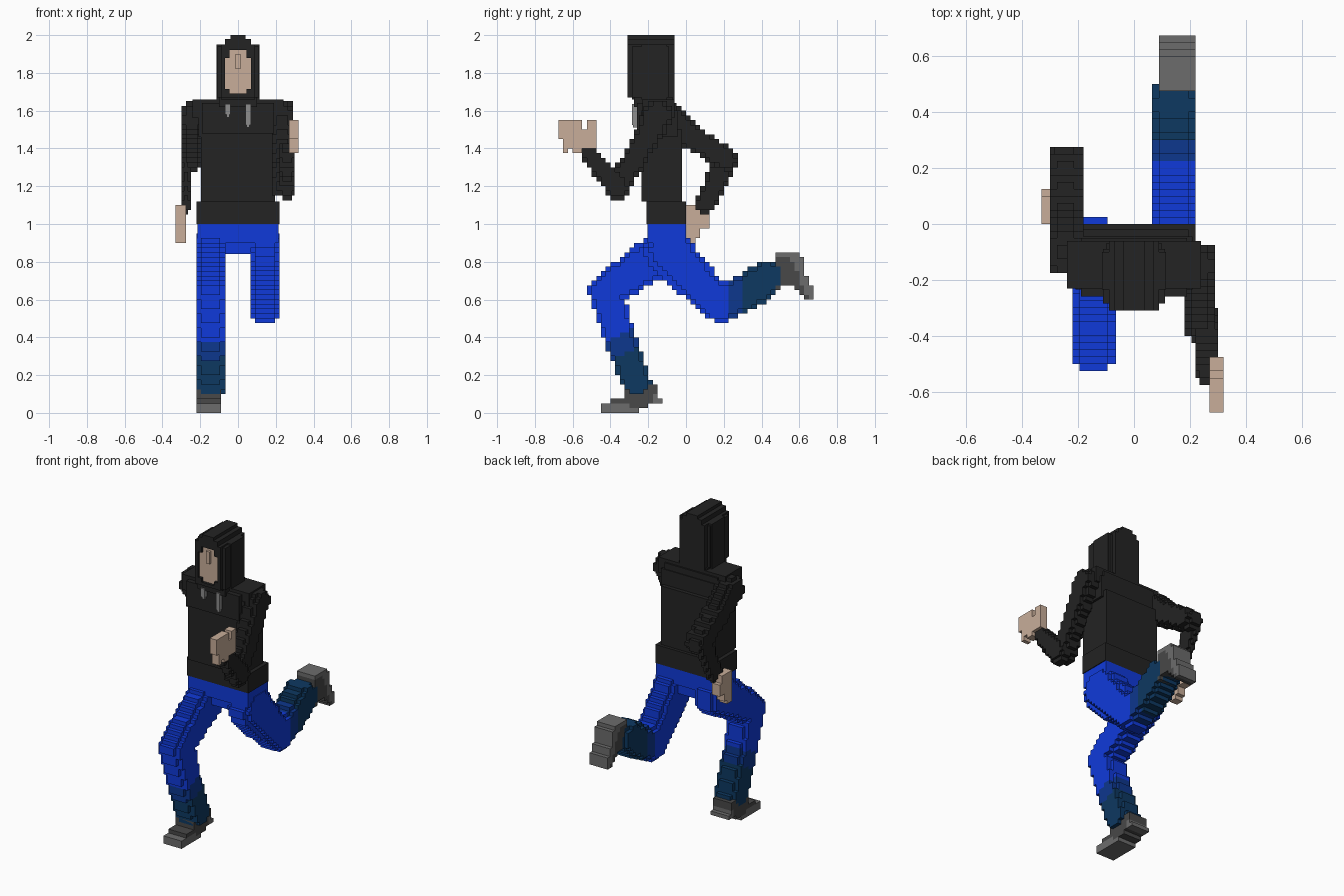
import bpy, math

C = 0.025  # voxel size


def material(name, r, g, b):
    m = bpy.data.materials.new(name)
    m.diffuse_color = (r, g, b, 1)
    return m


BLACK = material("black cloth", 0.017, 0.017, 0.017)
SKIN = material("skin", 0.58, 0.42, 0.32)
BLUE = material("bright denim", 0.005, 0.042, 0.70)
MID = material("mid denim", 0.004, 0.038, 0.27)
NAVY = material("dark denim", 0.004, 0.04, 0.12)
SHOE = material("dark grey shoe", 0.065, 0.065, 0.065)
SOLE = material("grey sole", 0.15, 0.15, 0.15)
CORD = material("cord grey", 0.27, 0.27, 0.27)


def build(name, verts, faces, mats, idx=None):
    me = bpy.data.meshes.new(name)
    me.from_pydata(verts, [], faces)
    for m in mats:
        me.materials.append(m)
    if idx:
        me.polygons.foreach_set("material_index", idx)
    ob = bpy.data.objects.new(name, me)
    bpy.context.collection.objects.link(ob)


QUADS = [(0, 2, 3, 1), (4, 5, 7, 6), (0, 1, 5, 4), (2, 6, 7, 3), (0, 4, 6, 2), (1, 3, 7, 5)]
DIRS = [(0, 0, -1), (0, 0, 1), (0, -1, 0), (0, 1, 0), (-1, 0, 0), (1, 0, 0)]


def boxes(name, mat, *bs):
    """Boxes given as x0, x1, y0, y1, z0, z1."""
    v, f = [], []
    for b in bs:
        n = len(v)
        v += [(b[x], b[2 + y], b[4 + z]) for z in (0, 1) for y in (0, 1) for x in (0, 1)]
        f += [tuple(n + q for q in quad) for quad in QUADS]
    build(name, v, f, [mat])


def voxels(name, x_edges, inside, mats, colour=lambda y, z: 0):
    """Side-view shape, stepped to the grid; inside(y, z, outer) per x layer."""
    layers = len(x_edges) - 1
    cells = set()
    for i in range(layers):
        outer = layers > 1 and i in (0, layers - 1)
        for j in range(-28, 28):
            for k in range(0, 80):
                if inside((j + .5) * C, (k + .5) * C, outer):
                    cells.add((i, j, k))
    v, f, idx = [], [], []
    for i, j, k in sorted(cells):
        for quad, d in zip(QUADS, DIRS):
            if (i + d[0], j + d[1], k + d[2]) in cells:
                continue
            n = len(v)
            v += [(x_edges[i + (q & 1)], (j + (q >> 1 & 1)) * C, (k + (q >> 2)) * C) for q in quad]
            f.append((n, n + 1, n + 2, n + 3))
            idx.append(colour((j + .5) * C, (k + .5) * C))
    build(name, v, f, mats, idx)


def chain(pts):
    """Tapered capsules through (y, z, radius) points."""
    def inside(y, z, outer):
        for (a, b, r), (c, d, s) in zip(pts, pts[1:]):
            t = ((y - a) * (c - a) + (z - b) * (d - b)) / ((c - a) ** 2 + (d - b) ** 2)
            t = max(0, min(1, t))
            rad = (r + (s - r) * t) * (0.8 if outer else 1)
            if math.hypot(y - a - (c - a) * t, z - b - (d - b) * t) < rad:
                return True
        return False
    return inside


def poly(pts):
    def inside(y, z, outer):
        hit = False
        for (a, b), (c, d) in zip(pts, pts[1:] + pts[:1]):
            if (b > z) != (d > z) and y < a + (z - b) * (c - a) / (d - b):
                hit = not hit
        return hit
    return inside


# Hood, with an open front
boxes("hood", BLACK,
      (-.09, .09, -.285, -.06, 1.66, 1.95), (-.115, .115, -.235, -.10, 1.66, 1.95),
      (-.11, .11, -.285, -.09, 1.67, 1.94),
      (-.07, .07, -.31, -.06, 1.95, 1.98), (-.04, .04, -.31, -.06, 1.98, 2.0),
      (-.09, -.07, -.31, -.285, 1.67, 1.95), (.07, .09, -.31, -.285, 1.67, 1.95),
      (-.07, .07, -.31, -.285, 1.92, 1.95),
      (-.07, -.045, -.31, -.285, 1.88, 1.92), (.045, .07, -.31, -.285, 1.88, 1.92),
      (-.07, -.045, -.31, -.285, 1.67, 1.715), (.045, .07, -.31, -.285, 1.67, 1.715),
      (-.045, .045, -.31, -.285, 1.67, 1.69))
# Face and nose
boxes("face", SKIN, (-.07, .07, -.293, -.284, 1.69, 1.92), (-.012, .012, -.31, -.293, 1.82, 1.90))
# Hoodie body: neck, shoulders, chest, waist and hem
boxes("hoodie_body", BLACK,
      (-.10, .10, -.275, -.07, 1.62, 1.67),
      (-.24, .24, -.23, -.06, 1.56, 1.66), (-.19, .19, -.26, -.05, 1.48, 1.64),
      (-.21, .21, -.235, -.045, 1.46, 1.60),
      (-.195, .195, -.235, -.02, 1.12, 1.50), (-.22, .22, -.21, 0, 1.0, 1.12))
# Hood cords
boxes("hood_cords", CORD, (-.07, -.04, -.285, -.26, 1.58, 1.635), (-.062, -.046, -.28, -.26, 1.565, 1.58),
      (.04, .068, -.285, -.26, 1.525, 1.635), (.046, .062, -.28, -.26, 1.51, 1.525))

# Arms: (upper edges, forearm edges, shoulder, elbow, wrist)
voxels("left_upper_arm", (.18, .205, .265, .29), chain([(-.15, 1.575, .08), (-.23, 1.42, .065), (-.36, 1.2, .06)]), [BLACK])
voxels("left_forearm", (.22, .235, .285, .30), chain([(-.36, 1.19, .062), (-.52, 1.38, .045)]), [BLACK])
voxels("right_upper_arm", (-.30, -.275, -.215, -.18), chain([(-.10, 1.56, .085), (.05, 1.45, .065), (.215, 1.345, .062)]), [BLACK])
voxels("right_forearm", (-.30, -.285, -.265, -.25), chain([(.215, 1.335, .062), (.10, 1.11, .055)]), [BLACK])

# Hands
voxels("left_hand", (.27, .295, .32),
       poly([(-.68, 1.56), (-.56, 1.56), (-.55, 1.51), (-.52, 1.51), (-.52, 1.56), (-.49, 1.56), (-.48, 1.5),
             (-.46, 1.45), (-.47, 1.4), (-.56, 1.39), (-.58, 1.36), (-.61, 1.40), (-.65, 1.38), (-.65, 1.45), (-.68, 1.46)]), [SKIN])
voxels("right_hand", (-.33, -.305, -.275),
       poly([(0, 1.10), (.09, 1.10), (.10, 1.05), (.13, 1.06), (.13, .99), (.08, .98), (.075, .915), (0, .91)]), [SKIN])

# Jeans: hips and two legs darkening toward the ankle
boxes("jeans_hips", BLUE, (-.215, .215, -.205, 0, .90, 1.0), (-.19, .19, -.18, -.01, .84, .90))


def fade_front(y, z):
    s = z + .5 * (y + .34) * -1
    return 2 if s < .30 else 1 if s < .42 else 0


def fade_back(y, z):
    return 2 if y > .30 else 1 if y > .22 else 0


JEANS = [BLUE, MID, NAVY]
voxels("front_leg", (-.22, -.195, -.095, -.065),
       chain([(-.10, .86, .125), (-.25, .765, .105), (-.425, .645, .09), (-.36, .42, .082), (-.26, .15, .075)]),
       JEANS, fade_front)
voxels("back_leg", (.065, .09, .195, .22),
       chain([(-.09, .86, .125), (.03, .72, .11), (.18, .575, .095), (.32, .635, .095), (.43, .715, .095)]),
       JEANS, fade_back)

# Shoes with lighter soles
voxels("front_shoe", (-.22, -.09),
       poly([(-.45, 0), (-.45, .05), (-.34, .075), (-.31, .125), (-.21, .13), (-.19, .16), (-.155, .16),
             (-.155, .08), (-.13, .08), (-.13, .05), (-.20, .04), (-.28, 0)]),
       [SHOE, SOLE], lambda y, z: int(z < .05 and y < -.30 or z < .025 or z < .09 and y > -.175))
voxels("back_shoe", (.09, .22),
       poly([(.48, .84), (.53, .865), (.61, .83), (.625, .74), (.675, .67), (.675, .60), (.62, .60),
             (.61, .65), (.55, .68), (.48, .66)]),
       [SHOE, SOLE], lambda y, z: int(z > .825 or y + .45 * z > .92))
